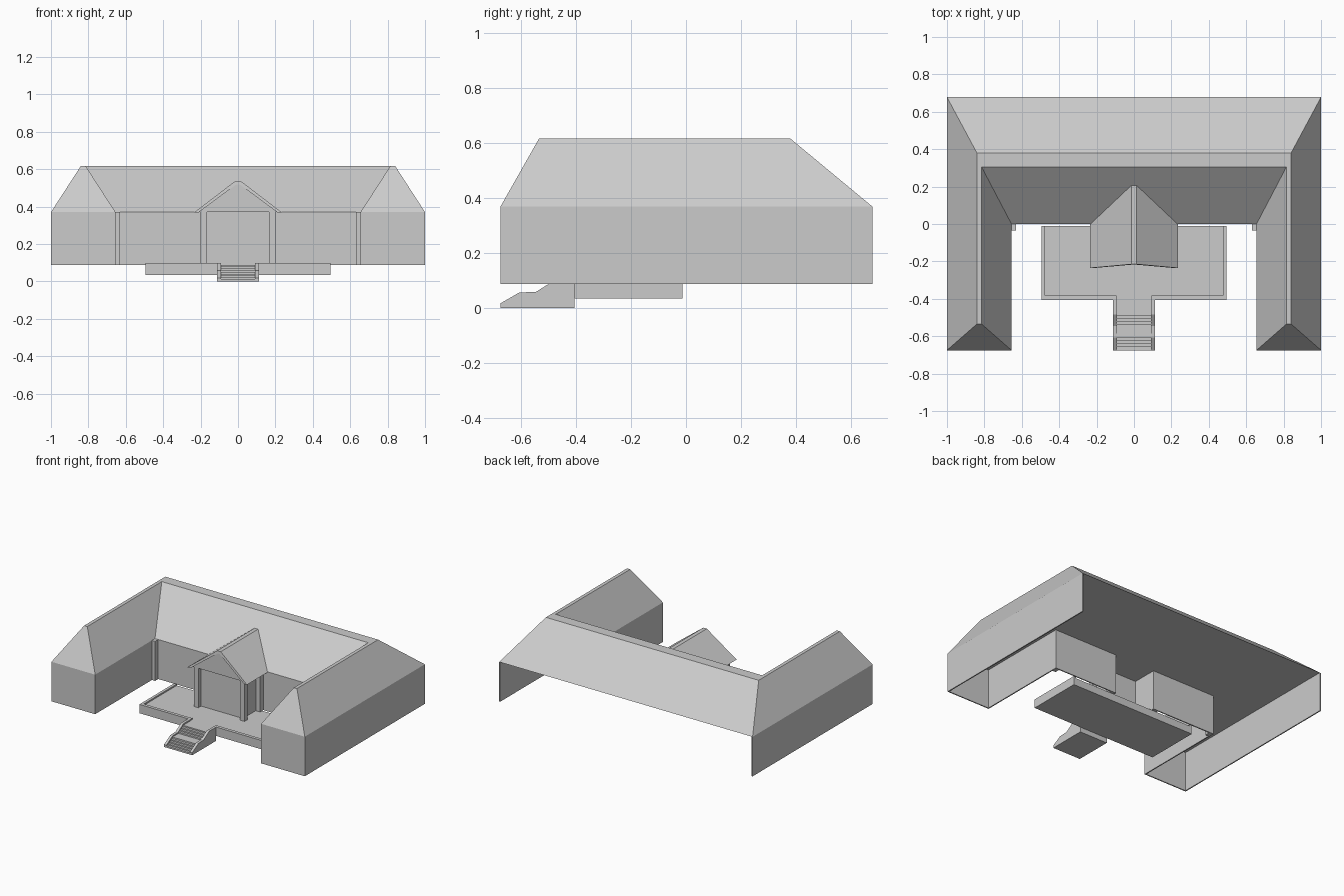
import bpy, bmesh
from mathutils import Vector

if "Cube" in bpy.data.objects:
    bpy.data.objects.remove(bpy.data.objects["Cube"])


def make(name, verts, faces):
    me = bpy.data.meshes.new(name)
    bm = bmesh.new()
    vs = [bm.verts.new(v) for v in verts]
    for f in faces:
        bm.faces.new([vs[i] for i in f])
    bm.normal_update()
    bm.to_mesh(me)
    bm.free()
    ob = bpy.data.objects.new(name, me)
    bpy.context.collection.objects.link(ob)
    return ob


def loft(name, a, b):
    """Closed solid between two matching rings of points."""
    n = len(a)
    faces = [(i, (i + 1) % n, (i + 1) % n + n, i + n) for i in range(n)]
    faces += [tuple(reversed(range(n))), tuple(range(n, 2 * n))]
    ob = make(name, list(a) + list(b), faces)
    bm = bmesh.new()
    bm.from_mesh(ob.data)
    bmesh.ops.recalc_face_normals(bm, faces=bm.faces)
    bm.to_mesh(ob.data)
    bm.free()
    return ob


def box(name, x0, x1, y0, y1, z0, z1):
    ring = [(x0, y0), (x1, y0), (x1, y1), (x0, y1)]
    return loft(name, [(x, y, z0) for x, y in ring], [(x, y, z1) for x, y in ring])


def pair(name, x0, x1, *rest):
    box(name + "_right", x0, x1, *rest)
    box(name + "_left", -x1, -x0, *rest)


def prism_x(name, prof, x0, x1):
    return loft(name, [(x0, y, z) for y, z in prof], [(x1, y, z) for y, z in prof])


def mirrored(half):
    return half + [(-x, y) for x, y in reversed(half)]


Z0, ZE, ZT = 0.088, 0.37, 0.617   # wall foot, eaves, roof top

# Hipped U-shaped roof with narrow flat ridge and flat ceiling
eave = mirrored([(1, 0.678), (1, -0.675), (0.655, -0.675), (0.655, 0)])
top = mirrored([(0.84, 0.38), (0.84, -0.535), (0.815, -0.535), (0.815, 0.305)])
loft("main_roof", [(x, y, ZE) for x, y in eave], [(x, y, ZT) for x, y in top])

# Thin walls, open at the back, with the entrance bay
path = mirrored([(1, 0.678), (1, -0.675), (0.655, -0.675), (0.655, 0),
                 (0.165, 0), (0.165, -0.18)])
n = len(path)
walls = make("walls", [(x, y, z) for z in (Z0, ZE) for x, y in path],
             [(i + 1, i, i + n, i + 1 + n) for i in range(n - 1)])
mod = walls.modifiers.new("thickness", "SOLIDIFY")
mod.thickness, mod.offset, mod.use_even_offset = 0.008, -1, True

# Square pillars: bay front, bay back, courtyard corners
pair("porch_front_pillar", 0.165, 0.2, -0.212, -0.177, Z0, ZE)
pair("porch_back_pillar", 0.165, 0.2, -0.035, 0, Z0, ZE)
pair("corner_pillar", 0.63, 0.655, -0.035, 0, Z0, ZE)

# Porch gable roof: two-slope shell running back into the main roof
t = 0.018
outer = [(-0.235, 0.368), (-0.014, 0.537), (0.014, 0.537), (0.235, 0.368)]
inner = [(0.211, 0.368), (0.008, 0.537 - t), (-0.008, 0.537 - t), (-0.211, 0.368)]
front = [(x, -0.235 + 0.02 * (z - 0.368) / 0.169, z) for x, z in outer + inner]
back = [(x, 0.305 * (z - 0.368) / 0.247 + 0.004, z) for x, z in outer + inner]
loft("porch_roof", front, back)

# Pediment filling the gable
ped = [(-0.211, ZE), (0.211, ZE), (0, 0.525)]
loft("pediment", [(x, -0.212, z) for x, z in ped], [(x, 0.004 + 1.23 * (z - ZE), z) for x, z in ped])

# Terrace with a low raised rim
box("terrace", -0.495, 0.495, -0.405, -0.012, 0.035, 0.088)
pair("terrace_side_rim", 0.475, 0.495, -0.405, -0.012, 0.088, 0.098)
pair("terrace_front_rim", 0.093, 0.475, -0.405, -0.382, 0.088, 0.098)

# Stair in two flights with a landing between
levels = [(-0.675, 0.012), (-0.658, 0.021), (-0.641, 0.030), (-0.624, 0.039), (-0.607, 0.05),
          (-0.54, 0.060), (-0.523, 0.069), (-0.506, 0.079), (-0.488, 0.088)]
prof = [(-0.675, 0)]
for y, z in levels:
    prof += [(y, prof[-1][1]), (y, z)] if y > -0.675 else [(y, z)]
prof += [(-0.405, 0.088), (-0.405, 0)]
prism_x("stair", prof, -0.092, 0.092)

# Stair side curbs
curb = [(-0.675, 0), (-0.675, 0.018), (-0.607, 0.057), (-0.545, 0.06),
        (-0.485, 0.098), (-0.405, 0.098), (-0.405, 0)]
prism_x("stair_curb_right", curb, 0.092, 0.111)
prism_x("stair_curb_left", curb, -0.111, -0.092)
